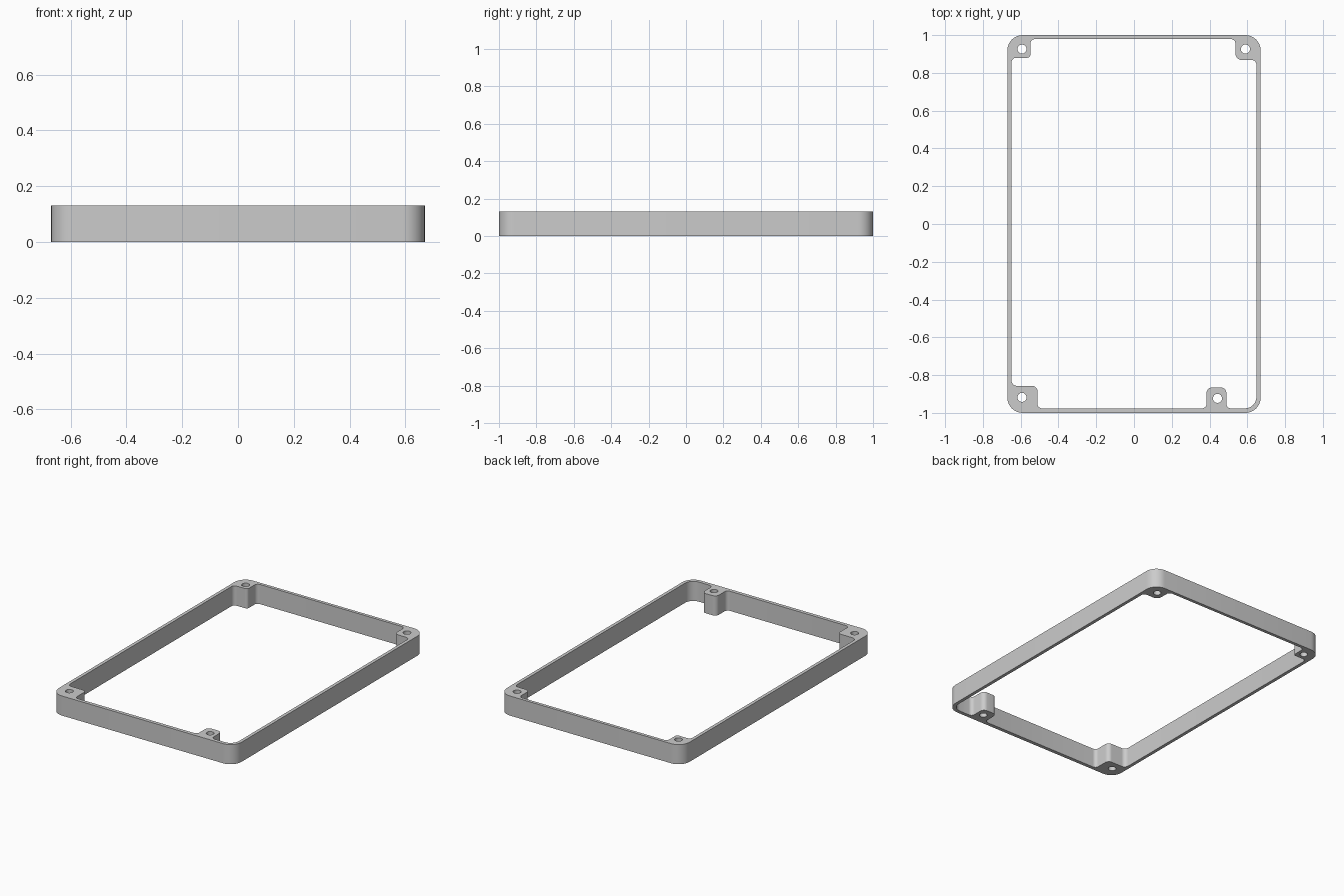
import bpy, bmesh, math
from mathutils import Vector

cube = bpy.data.objects.get("Cube")
if cube:
    bpy.data.objects.remove(cube, do_unlink=True)

HEIGHT = 0.13


def rounded(corners, steps=8):
    """Closed outline whose corners (x, y, radius) become arcs."""
    out = []
    n = len(corners)
    for i, (x, y, r) in enumerate(corners):
        p = Vector((x, y))
        a = (Vector(corners[i - 1][:2]) - p).normalized()
        b = (Vector(corners[(i + 1) % n][:2]) - p).normalized()
        centre = p + (a + b) * r      # right-angled corners
        for k in range(steps + 1):
            t = k / steps * math.pi / 2
            out.append(centre - b * r * math.cos(t) - a * r * math.sin(t))
    return out


def circle(x, y, r, n=32):
    return [Vector((x + r * math.cos(2 * math.pi * k / n),
                    y + r * math.sin(2 * math.pi * k / n))) for k in range(n)]


# Outer wall outline
outer = rounded([(sx * 0.67, sy, 0.08) for sx, sy in
                 ((-1, -1), (1, -1), (1, 1), (-1, 1))])

# Inner outline, stepping around the screw bosses
L, R, B, T = -0.648, 0.648, -0.976, 0.979
inner = rounded([
    (-0.511, B, 0.024), (0.384, B, 0.024),                             # front wall
    (0.384, -0.865, 0.03), (0.489, -0.865, 0.03), (0.489, B, 0.024),   # offset boss
    (R, B, 0.06),                                                      # open corner
    (R, 0.868, 0.024), (0.537, 0.868, 0.035), (0.537, T, 0.024),       # back left boss
    (-0.548, T, 0.024), (-0.548, 0.88, 0.018), (L, 0.88, 0.024),       # back right boss
    (L, -0.857, 0.028), (-0.511, -0.857, 0.028),                       # front right boss
])

# Screw holes
holes = [circle(x, y, 0.024) for x, y in
         ((-0.593, 0.926), (0.59, 0.926), (-0.593, -0.918), (0.442, -0.923))]

# Fill the flat section and extrude it
bm = bmesh.new()
for loop in [outer, inner] + holes:
    verts = [bm.verts.new((p.x, p.y, 0)) for p in loop]
    for i, v in enumerate(verts):
        bm.edges.new((verts[i - 1], v))
bmesh.ops.triangle_fill(bm, edges=bm.edges[:], use_beauty=True, normal=(0, 0, 1))
top = bmesh.ops.extrude_face_region(bm, geom=bm.faces[:], use_keep_orig=True)
bmesh.ops.translate(bm, vec=(0, 0, HEIGHT),
                    verts=[g for g in top["geom"] if isinstance(g, bmesh.types.BMVert)])
bmesh.ops.recalc_face_normals(bm, faces=bm.faces[:])

mesh = bpy.data.meshes.new("spacer_frame")
bm.to_mesh(mesh)
bm.free()
frame = bpy.data.objects.new("spacer_frame", mesh)
bpy.context.collection.objects.link(frame)

# Plain grey material
grey = bpy.data.materials.new("light_grey")
grey.use_nodes = True
colour = (0.6, 0.6, 0.6, 1)
grey.diffuse_color = colour
grey.node_tree.nodes["Principled BSDF"].inputs["Base Color"].default_value = colour
mesh.materials.append(grey)

bpy.ops.object.select_all(action='DESELECT')
frame.select_set(True)
bpy.context.view_layer.objects.active = frame
bpy.ops.object.shade_smooth_by_angle(angle=math.radians(30))
